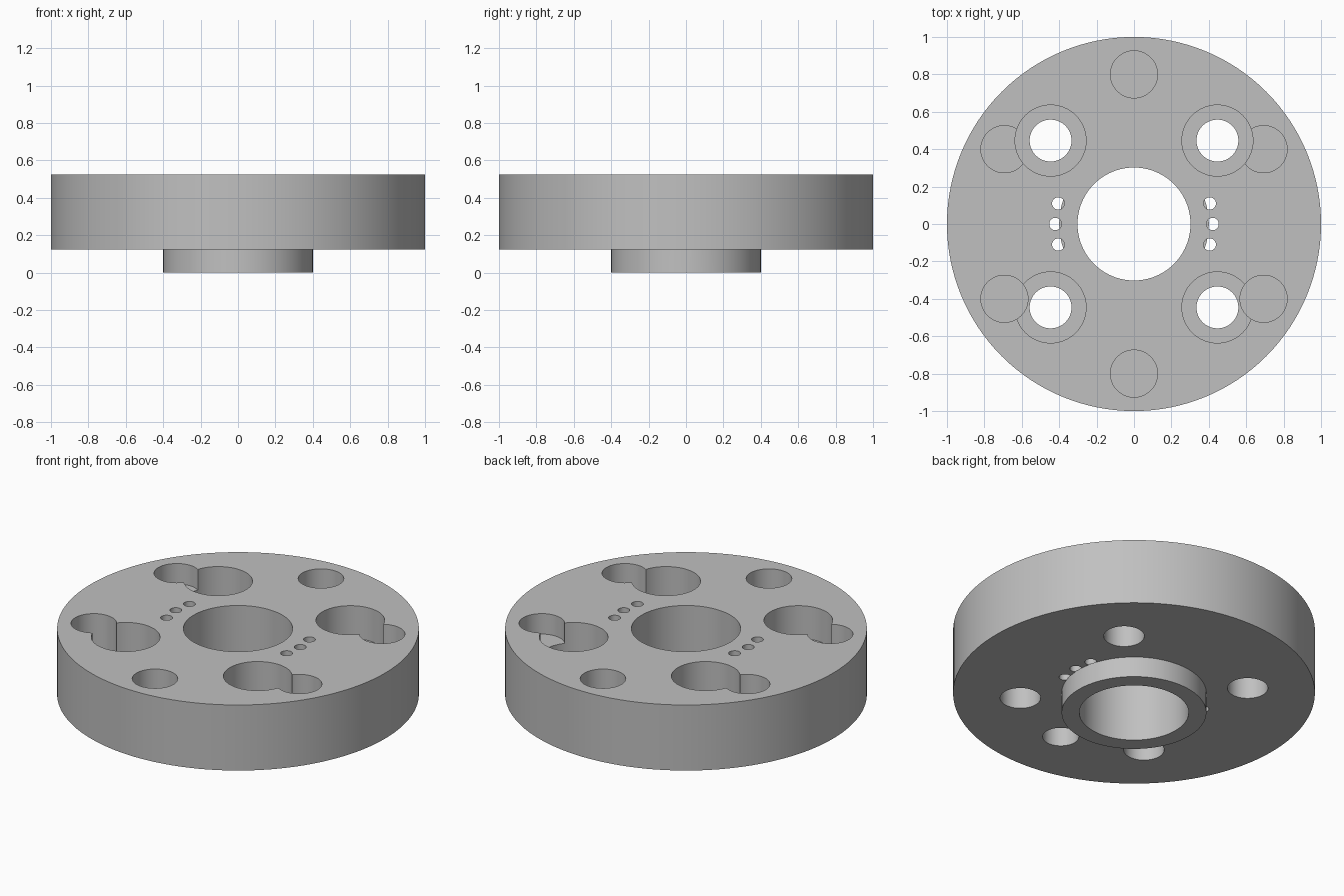
import bpy
from math import sin, cos, radians

if "Cube" in bpy.data.objects:
    bpy.data.objects.remove(bpy.data.objects["Cube"])

TOP, UNDER = 0.525, 0.125      # upper and lower faces of the plate

steel = bpy.data.materials.new("plain_grey_metal")
steel.use_nodes = True
grey = (0.53, 0.53, 0.53, 1)
steel.diffuse_color = grey
steel.node_tree.nodes["Principled BSDF"].inputs["Base Color"].default_value = grey


def cylinder(name, r, z0, z1, x=0, y=0, sides=64):
    bpy.ops.mesh.primitive_cylinder_add(vertices=sides, radius=r, depth=z1 - z0,
                                        location=(x, y, (z0 + z1) / 2))
    obj = bpy.context.object
    obj.name = name
    obj.data.materials.append(steel)
    return obj


def combine(body, tool, operation):
    mod = body.modifiers.new(tool.name, 'BOOLEAN')
    mod.object, mod.operation, mod.solver = tool, operation, 'EXACT'
    bpy.context.view_layer.objects.active = body
    bpy.ops.object.modifier_apply(modifier=mod.name)
    bpy.data.objects.remove(tool)


def drill(r, z0, z1, x=0, y=0, sides=64):
    combine(flange, cylinder("drill", r, z0, z1, x, y, sides), 'DIFFERENCE')


flange = cylinder("flange_plate", 1.0, UNDER, TOP, sides=128)

# Small vent holes on both sides, closed off partly by the spigot
for side in (-1, 1):
    for x, y in ((0.405, 0.11), (0.42, 0), (0.405, -0.11)):
        drill(0.033, 0, 1, side * x, y, 32)

# Centring spigot underneath, then the bore through everything
combine(flange, cylinder("spigot", 0.4, 0, UNDER + 0.002, sides=96), 'UNION')
drill(0.302, -1, 1, sides=96)

# Counterbored bolt holes
for sx in (-1, 1):
    for sy in (-1, 1):
        x, y = sx * 0.446, sy * 0.446
        drill(0.19, TOP - 0.2, 1, x, y)
        drill(0.112, -1, 1, x, y)

# Ring of six blind pockets, alternately deep and shallow
for i in range(6):
    a = radians(30 + 60 * i)
    depth = 0.25 if i % 2 else 0.125
    drill(0.126, TOP - depth, 1, 0.8 * cos(a), 0.8 * sin(a))

# Locating pin hole in the underside
drill(0.1, -1, UNDER + 0.19, 0, -0.63)

flange.data.materials.clear()
flange.data.materials.append(steel)
bpy.ops.object.select_all(action='DESELECT')
flange.select_set(True)
bpy.context.view_layer.objects.active = flange
bpy.ops.object.shade_smooth_by_angle(angle=radians(30))
